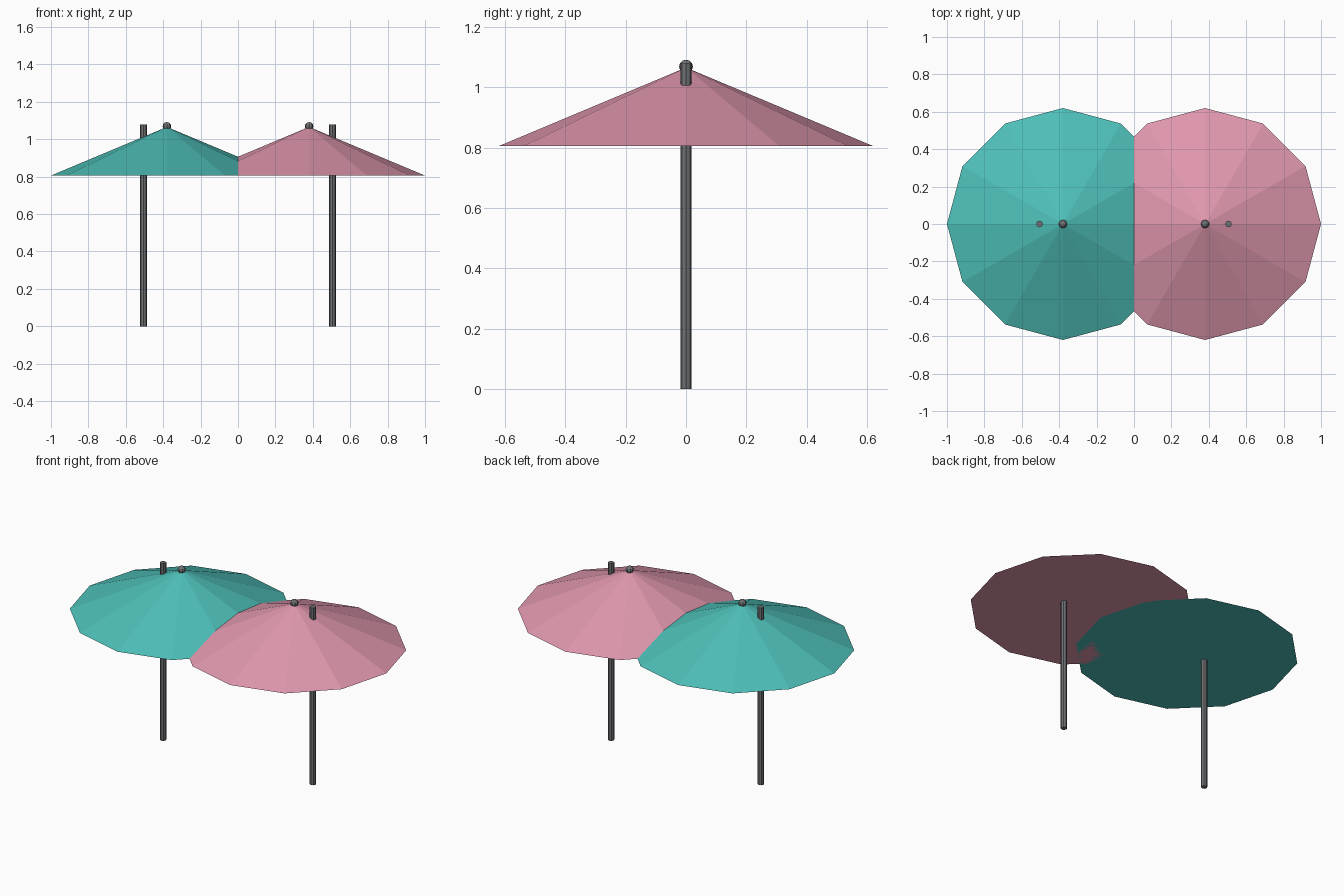
import bpy
import math

if "Cube" in bpy.data.objects:
    bpy.data.objects.remove(bpy.data.objects["Cube"])


def material(name, rgb):
    m = bpy.data.materials.new(name)
    m.diffuse_color = (*rgb, 1.0)
    m.use_nodes = True
    m.node_tree.nodes["Principled BSDF"].inputs["Base Color"].default_value = m.diffuse_color
    return m


teal = material("teal", (0.076, 0.52, 0.48))
pink = material("pink", (0.74, 0.31, 0.42))
grey = material("grey metal", (0.16, 0.165, 0.175))


def finish(name, mat):
    ob = bpy.context.object
    ob.name = name
    ob.data.materials.append(mat)


BASE, APEX, RADIUS = 0.806, 1.066, 0.62

for side, label, cloth in ((-1, "left", teal), (1, "right", pink)):
    # Twelve-sided closed canopy, one corner pointing along x
    bpy.ops.mesh.primitive_cone_add(
        vertices=12, radius1=RADIUS, radius2=0, depth=APEX - BASE,
        location=(side * 0.38, 0, (APEX + BASE) / 2))
    finish(label + "_canopy", cloth)

    # Pole, set outward from the canopy centre and poking through it
    bpy.ops.mesh.primitive_cylinder_add(
        vertices=8, radius=0.018, depth=1.08, location=(side * 0.505, 0, 0.54))
    finish(label + "_pole", grey)

    # Small finial on the canopy tip
    bpy.ops.mesh.primitive_uv_sphere_add(
        segments=8, ring_count=6, radius=0.023, location=(side * 0.38, 0, 1.069))
    finish(label + "_finial", grey)
